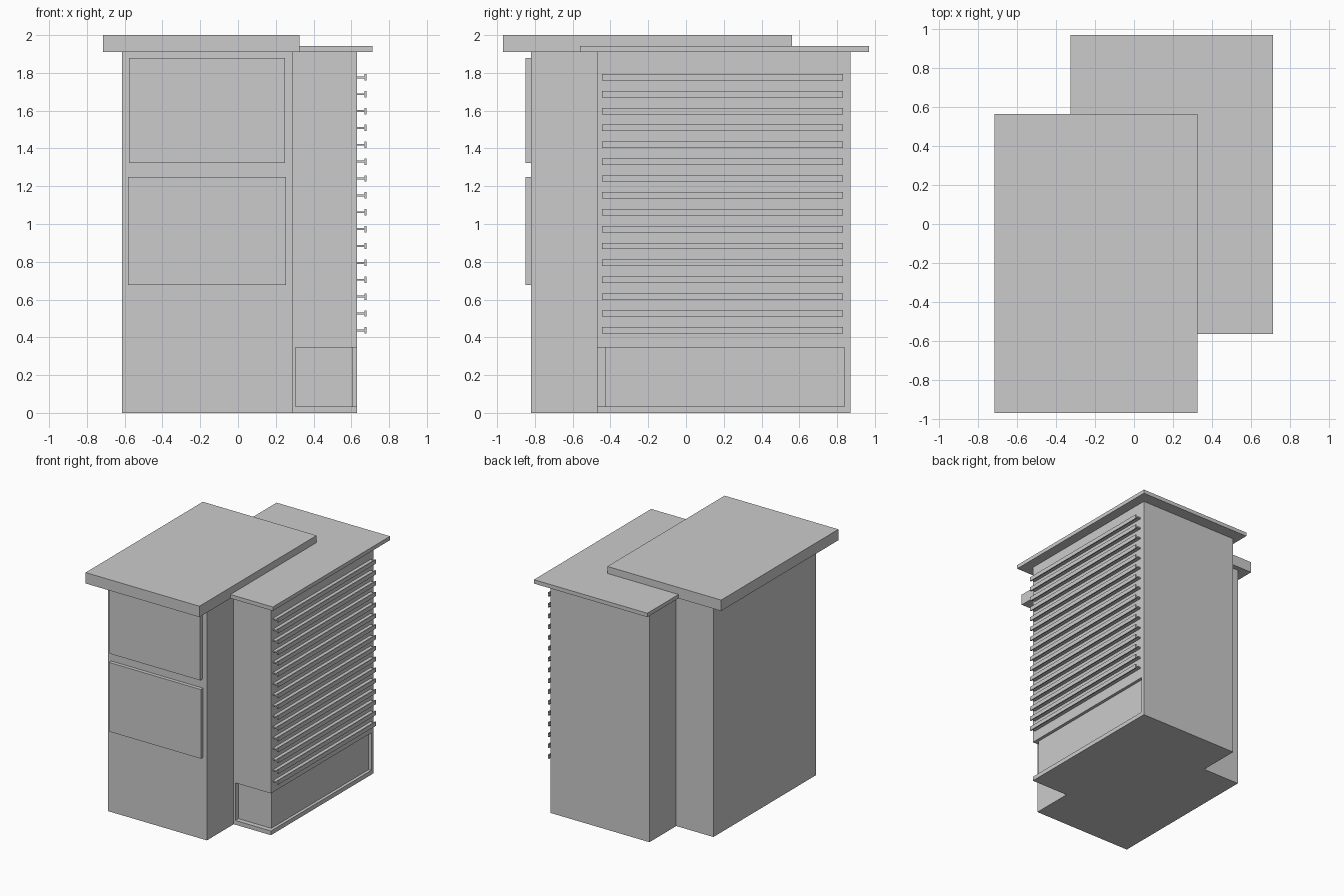
import bpy
import bmesh

if "Cube" in bpy.data.objects:
    bpy.data.objects.remove(bpy.data.objects["Cube"])


def prism(name, outline, z0, z1):
    """Extrude a flat outline from z0 to z1."""
    bm = bmesh.new()
    face = bm.faces.new([bm.verts.new((x, y, z0)) for x, y in outline])
    ext = bmesh.ops.extrude_face_region(bm, geom=[face])
    top = [v for v in ext["geom"] if isinstance(v, bmesh.types.BMVert)]
    bmesh.ops.translate(bm, verts=top, vec=(0, 0, z1 - z0))
    bmesh.ops.recalc_face_normals(bm, faces=bm.faces)
    mesh = bpy.data.meshes.new(name)
    bm.to_mesh(mesh)
    bm.free()
    obj = bpy.data.objects.new(name, mesh)
    bpy.context.collection.objects.link(obj)
    return obj


def box(name, x0, x1, y0, y1, z0, z1):
    return prism(name, [(x0, y0), (x1, y0), (x1, y1), (x0, y1)], z0, z1)


# Main body: two overlapping offset blocks as one outline
body = prism("body", [(-0.615, -0.82), (0.29, -0.82), (0.29, -0.47), (0.63, -0.47),
                      (0.63, 0.87), (-0.275, 0.87), (-0.275, 0.52), (-0.615, 0.52)], 0, 1.91)

# Ground-floor recess wrapping the front right corner
cutter = prism("recess_cutter", [(0.305, -0.6), (0.75, -0.6), (0.75, 0.84),
                                 (0.605, 0.84), (0.605, -0.43), (0.305, -0.43)], 0.035, 0.345)
cutter.hide_render = True
mod = body.modifiers.new("recess", "BOOLEAN")
mod.operation = "DIFFERENCE"
mod.solver = "EXACT"
mod.object = cutter
bpy.context.view_layer.objects.active = body
bpy.ops.object.modifier_apply(modifier=mod.name)
bpy.data.objects.remove(cutter)

# Overhanging roof slabs
box("front_roof", -0.715, 0.325, -0.968, 0.562, 1.91, 2.0)
box("rear_roof", -0.325, 0.712, -0.562, 0.968, 1.91, 1.942)

# Raised panels on the front wall
box("upper_front_panel", -0.577, 0.25, -0.85, -0.81, 1.322, 1.88)
box("lower_front_panel", -0.583, 0.255, -0.85, -0.81, 0.677, 1.248)

# T-section louvres on the right wall
for i in range(16):
    z = 0.437 + i * 0.0893
    box(f"louvre_fin_{i + 1}", 0.62, 0.672, -0.445, 0.83, z - 0.005, z + 0.005)
    box(f"louvre_face_{i + 1}", 0.67, 0.679, -0.445, 0.83, z - 0.017, z + 0.017)
